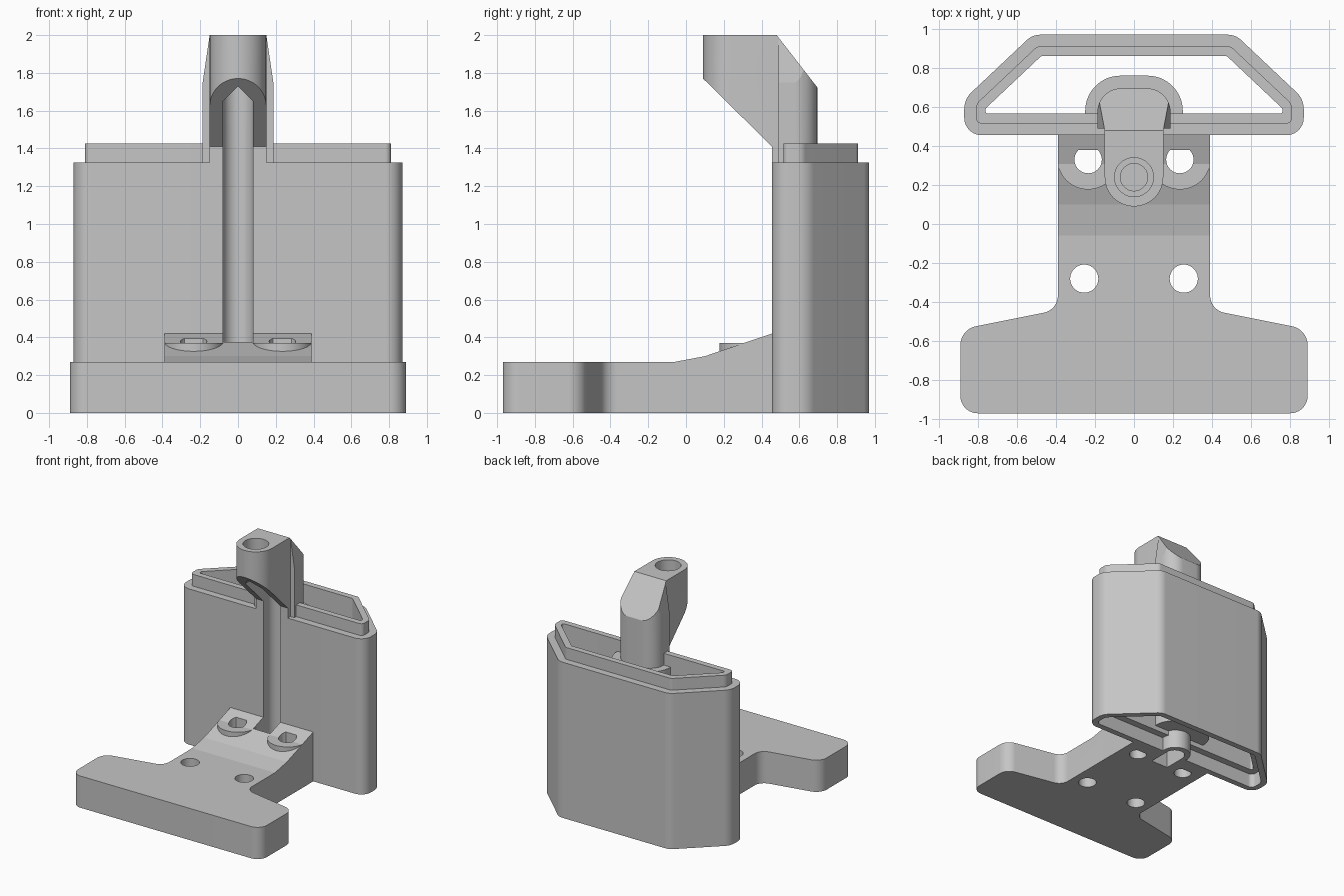
import bpy, bmesh, math
from mathutils import Vector

cube = bpy.data.objects.get("Cube")
if cube:
    bpy.data.objects.remove(cube, do_unlink=True)

grey = bpy.data.materials.new("plain grey")
grey.use_nodes = True
grey.diffuse_color = (0.56, 0.56, 0.56, 1)
grey.node_tree.nodes["Principled BSDF"].inputs["Base Color"].default_value = (0.56, 0.56, 0.56, 1)


def rounded(points, radii, steps=16):
    """Round each corner of a polygon with a tangent arc."""
    pts = [Vector(p) for p in points]
    out = []
    for i, p in enumerate(pts):
        r = radii[i]
        if r <= 0:
            out.append(p)
            continue
        a = (pts[i - 1] - p).normalized()
        b = (pts[(i + 1) % len(pts)] - p).normalized()
        half = a.angle(b) / 2
        centre = p + (a + b).normalized() * r / math.sin(half)
        t = r / math.tan(half)
        start, end = p + a * t - centre, p + b * t - centre
        a0 = math.atan2(start.y, start.x)
        sweep = math.atan2(end.y, end.x) - a0
        sweep = (sweep + math.pi) % (2 * math.pi) - math.pi
        for k in range(steps + 1):
            ang = a0 + sweep * k / steps
            out.append(centre + r * Vector((math.cos(ang), math.sin(ang))))
    return out


def inset(points, d):
    """Offset a counter-clockwise convex polygon inwards."""
    pts = [Vector(p) for p in points]
    out = []
    for i, p in enumerate(pts):
        a = (p - pts[i - 1]).normalized()
        b = (pts[(i + 1) % len(pts)] - p).normalized()
        na, nb = Vector((-a.y, a.x)), Vector((-b.y, b.x))
        out.append(p + (na + nb) * d / (1 + na.dot(nb)))
    return out


def circle(x, y, r, n=64):
    return [(x + r * math.cos(2 * math.pi * k / n), y + r * math.sin(2 * math.pi * k / n)) for k in range(n)]


def prism(name, outline, low, high, axis="z"):
    """Extrude a flat outline along one axis."""
    place = {"x": lambda u, v, w: (w, u, v), "y": lambda u, v, w: (u, w, v), "z": lambda u, v, w: (u, v, w)}[axis]
    bm = bmesh.new()
    rings = [[bm.verts.new(place(p[0], p[1], w)) for p in outline] for w in (low, high)]
    n = len(outline)
    for ring in rings:
        bm.faces.new(ring)
    for i in range(n):
        j = (i + 1) % n
        bm.faces.new((rings[0][i], rings[0][j], rings[1][j], rings[1][i]))
    bmesh.ops.recalc_face_normals(bm, faces=bm.faces)
    mesh = bpy.data.meshes.new(name)
    bm.to_mesh(mesh)
    bm.free()
    mesh.materials.append(grey)
    obj = bpy.data.objects.new(name, mesh)
    bpy.context.collection.objects.link(obj)
    return obj


def combine(target, other, mode="DIFFERENCE", keep=False):
    """Apply a boolean and drop the helper."""
    mod = target.modifiers.new("cut", "BOOLEAN")
    mod.operation, mod.solver, mod.object = mode, "EXACT", other
    bpy.context.view_layer.objects.active = target
    bpy.ops.object.modifier_apply(modifier=mod.name)
    if not keep:
        bpy.data.objects.remove(other, do_unlink=True)


# Hollow shell with a raised lip and a matching socket underneath
plan = [(-0.87, 0.455), (0.87, 0.455), (0.87, 0.64), (0.52, 0.97), (-0.52, 0.97), (-0.87, 0.64)]
corners = [0.09, 0.09, 0.12, 0.1, 0.1, 0.12]


def shell_outline(d):
    return rounded(inset(plan, d), [max(r - d, 0.012) for r in corners])


shell = prism("shell", shell_outline(0), 0, 1.325)
combine(shell, prism("shell_bore", shell_outline(0.11), -0.1, 1.5))
combine(shell, prism("socket", shell_outline(0.05), -0.1, 0.12))
lip = prism("shell_lip", shell_outline(0.06), 1.32, 1.425)
combine(lip, prism("lip_bore", shell_outline(0.11), 1.2, 1.5))


# Inner column: wide boss with a narrow tube at its foot
def rounded_box(x, front, back, r):
    return rounded([(-x, front), (x, front), (x, back), (-x, back)], [0, 0, r, r])


boss = prism("column_boss", rounded_box(0.25, 0.46, 0.76, 0.18), 0.16, 1.325)
tube = prism("column_foot", rounded_box(0.12, 0.46, 0.64, 0.119), 0, 0.17)

# Neck and overhanging head, sharing one side profile
side = [(0.08, 1.78), (0.08, 2), (0.48, 2), (0.69, 1.73), (0.71, 1.7), (0.71, 1.2), (0.455, 1.2), (0.455, 1.41)]
neck = prism("neck", rounded_box(0.187, 0.49, 0.695, 0.12), 1.3, 2)
taper = [(-0.19, 1.2), (0.19, 1.2), (0.187, 1.75), (0.15, 2), (-0.15, 2), (-0.187, 1.75)]
combine(neck, prism("taper", taper, 0, 1, "y"), "INTERSECT")
combine(neck, prism("neck_side", side, -0.5, 0.5, "x"), "INTERSECT")
head_plan = rounded([(-0.15, 0.09), (0.15, 0.09), (0.15, 0.6), (-0.15, 0.6)], [0.1499, 0.1499, 0, 0])
head = prism("head", head_plan, 1.3, 2.1)
combine(head, prism("head_side", side, -0.5, 0.5, "x"), "INTERSECT")
combine(head, prism("pin_hole", circle(0, 0.24, 0.07), 1.77, 2.1))
combine(head, prism("pin_counterbore", circle(0, 0.24, 0.1), 1.81, 2.1))

# Foot plate: wide front bar, narrower tongue and a ramp up to the shell
foot_plan = rounded(
    [(-0.89, -0.97), (0.89, -0.97), (0.89, -0.54), (0.39, -0.44),
     (0.39, 0.5), (-0.39, 0.5), (-0.39, -0.44), (-0.89, -0.54)],
    [0.09, 0.09, 0.1, 0.09, 0, 0, 0.09, 0.1])
foot = prism("foot_plate", foot_plan, 0, 0.6)
ramp = [(-1, -0.1), (0.6, -0.1), (0.6, 0.42), (0.455, 0.42), (0.1, 0.3), (-0.06, 0.27), (-1, 0.27)]
combine(foot, prism("ramp_side", ramp, -1, 1, "x"), "INTERSECT")

# Screw seats and screw holes, mirrored
seats = []
for s, label in ((1, "left"), (-1, "right")):
    outline = [(s * min(0.39, 0.235 + x), y) for x, y in circle(0, 0.335, 0.158) if x < 0.157]
    seat = prism(label + "_screw_seat", outline, 0.26, 0.37)
    hole = prism("rear_hole", [p for p in circle(s * 0.235, 0.33, 0.07) if p[1] < 0.383], -0.1, 0.6)
    combine(seat, hole, keep=True)
    combine(foot, hole)
    combine(foot, prism("front_hole", circle(s * 0.255, -0.28, 0.072), -0.1, 0.6))
    seats.append(seat)

# Vertical channel with a gabled top, cut through every part it crosses
channel = prism("channel", rounded_box(0.08, 0.32, 0.59, 0.0799), -0.1, 1.5)
gable = [(-0.1, 1.38), (0.1, 1.38), (0.1, 1.63), (0, 1.73), (-0.1, 1.63)]
gable_cut = prism("gable", rounded_box(0.08, 0.1, 0.59, 0.0799), 1.4, 1.8)
combine(gable_cut, prism("gable_roof", gable, 0, 0.7, "y"), "INTERSECT")
for part in (shell, lip, boss, tube, neck, head, foot):
    combine(part, channel, keep=True)
for part in (neck, head):
    combine(part, gable_cut, keep=True)
for cutter in (channel, gable_cut):
    bpy.data.objects.remove(cutter, do_unlink=True)

# Smooth the rounded walls, keep the edges crisp
bpy.ops.object.select_all(action="DESELECT")
for part in [shell, lip, boss, tube, neck, head, foot] + seats:
    part.select_set(True)
bpy.context.view_layer.objects.active = shell
bpy.ops.object.shade_smooth_by_angle(angle=math.radians(7))
